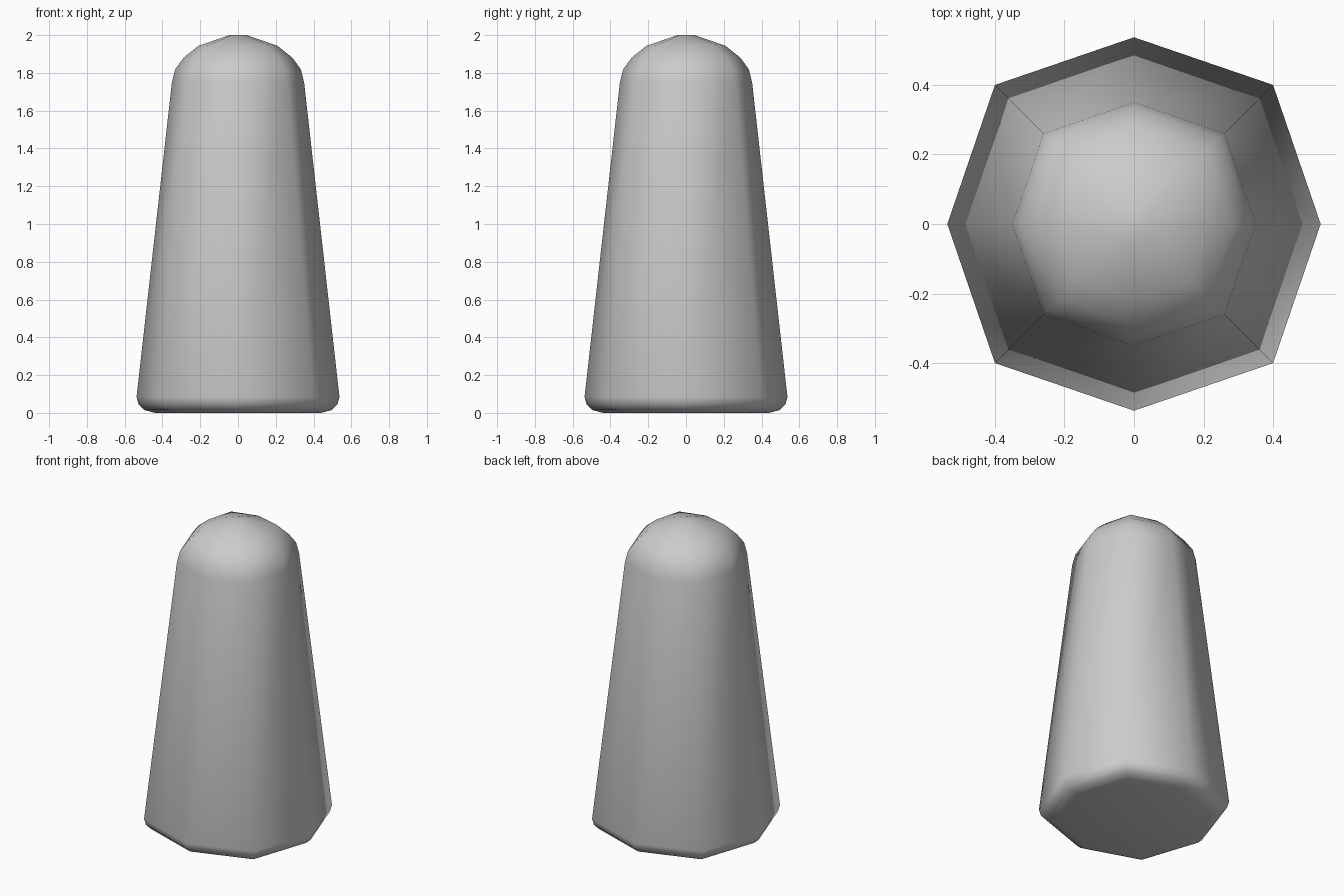
import bpy, bmesh

if "Cube" in bpy.data.objects:
    bpy.data.objects.remove(bpy.data.objects["Cube"])

# Profile rings from bottom to top: height, radius on axes, coordinate on diagonals
RINGS = [
    (0.0, 0.44, 0.33),
    (0.015, 0.495, 0.37),
    (0.045, 0.527, 0.392),
    (0.085, 0.537, 0.40),
    (1.75, 0.35, 0.26),
    (1.82, 0.332, 0.247),
    (1.88, 0.288, 0.215),
    (1.943, 0.21, 0.165),
    (2.0, 0.045, 0.033),
]


def octagon(bm, z, a, d):
    pts = [(a, 0), (d, d), (0, a), (-d, d), (-a, 0), (-d, -d), (0, -a), (d, -d)]
    return [bm.verts.new((x, y, z)) for x, y in pts]


# Tapered eight-sided body with rounded base rim and domed top
bm = bmesh.new()
loops = [octagon(bm, *r) for r in RINGS]
for low, high in zip(loops, loops[1:]):
    for i in range(8):
        j = (i + 1) % 8
        bm.faces.new((low[i], low[j], high[j], high[i]))
bm.faces.new(loops[0][::-1])
bm.faces.new(loops[-1])
bmesh.ops.recalc_face_normals(bm, faces=bm.faces)
for f in bm.faces:
    f.smooth = True

mesh = bpy.data.meshes.new("tapered_post")
bm.to_mesh(mesh)
bm.free()
post = bpy.data.objects.new("tapered_post", mesh)
bpy.context.collection.objects.link(post)
